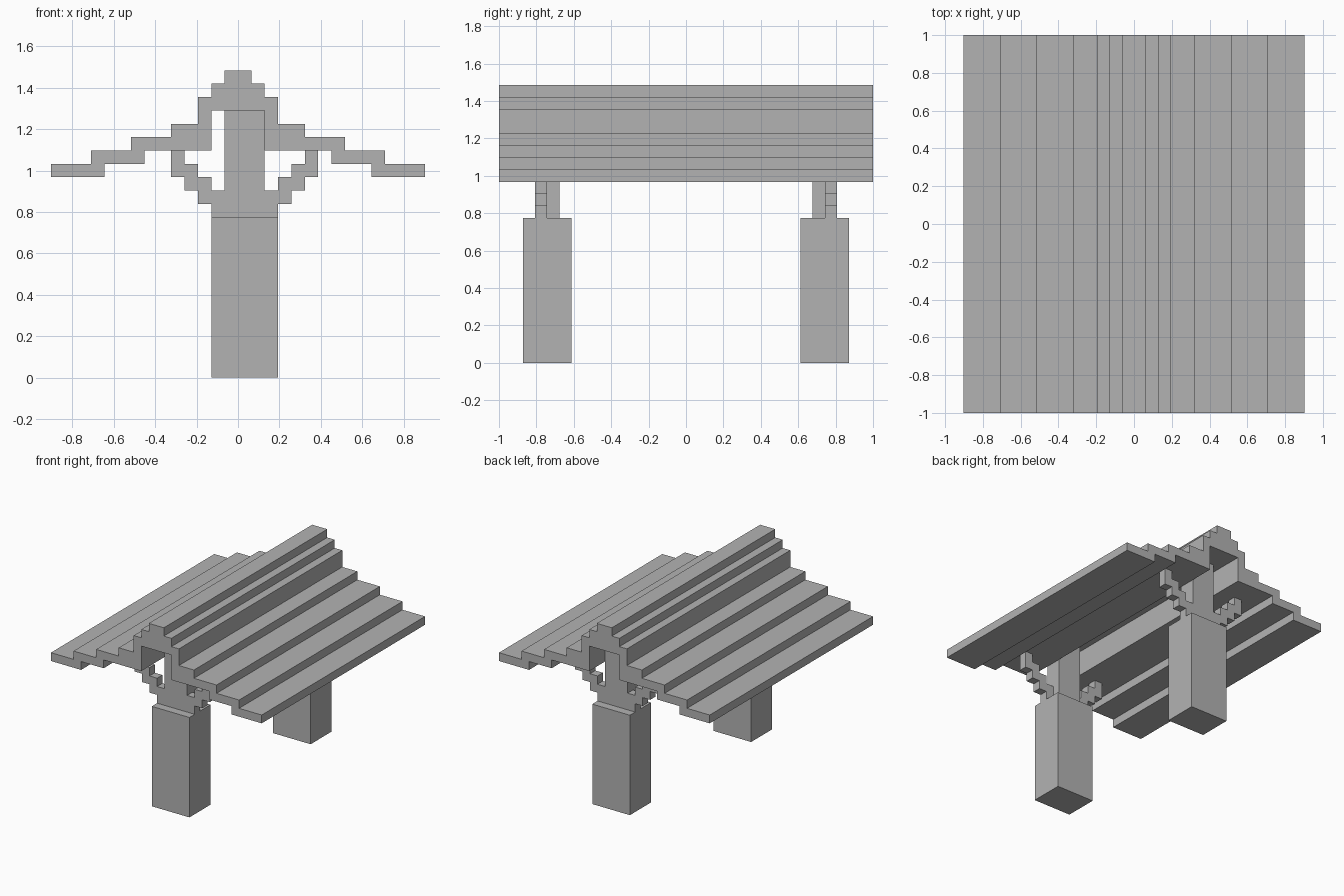
import bpy
import bmesh

cube = bpy.data.objects.get("Cube")
if cube:
    bpy.data.objects.remove(cube, do_unlink=True)

U = 2 / 31  # one block of the stepped design

grey = bpy.data.materials.new("plain grey")
grey.use_nodes = True
COLOUR = (0.45, 0.45, 0.45, 1)
grey.diffuse_color = COLOUR
grey.node_tree.nodes["Principled BSDF"].inputs["Base Color"].default_value = COLOUR


def extrude_profile(name, outline, y0, y1):
    """Extrude an (x, z) outline, in blocks, from y0 to y1."""
    bm = bmesh.new()
    face = bm.faces.new([bm.verts.new((x * U, y0 * U, z * U)) for x, z in outline])
    moved = bmesh.ops.extrude_face_region(bm, geom=[face])["geom"]
    verts = [v for v in moved if isinstance(v, bmesh.types.BMVert)]
    bmesh.ops.translate(bm, verts=verts, vec=(0, (y1 - y0) * U, 0))
    bmesh.ops.recalc_face_normals(bm, faces=bm.faces)
    mesh = bpy.data.meshes.new(name)
    bm.to_mesh(mesh)
    bm.free()
    mesh.materials.append(grey)
    obj = bpy.data.objects.new(name, mesh)
    bpy.context.collection.objects.link(obj)
    return obj


def mirror_x(points, centre=0):
    return [(2 * centre - x, z) for x, z in reversed(points)]


# Roof: a stepped strip with a hollow ridge
top = [(-14, 15), (-14, 16), (-11, 16), (-11, 17), (-8, 17), (-8, 18),
       (-5, 18), (-5, 19), (-3, 19), (-3, 21), (-2, 21), (-2, 22),
       (-1, 22), (-1, 23)]
under = [(2, 20), (2, 17), (7, 17), (7, 16), (10, 16), (10, 15)]
extrude_profile("roof", top + mirror_x(top) + under[::-1] + mirror_x(under)[::-1],
                -15.5, 15.5)

# Supports: thick post, narrow neck, and a stepped bracket on the outer side
post = [(-2, 0), (3, 0), (3, 12), (-2, 12)]
neck = [(-1, 12), (2, 12), (2, 20), (-1, 20)]
arm = [(-1, 14), (-2, 14), (-2, 15), (-3, 15), (-3, 16), (-4, 16), (-4, 17),
       (-5, 17), (-5, 15), (-4, 15), (-4, 14), (-3, 14), (-3, 13), (-2, 13),
       (-2, 12), (-1, 12)]
for side, s in (("front", -1), ("back", 1)):
    extrude_profile(side + "_post", post, 9.5 * s, 13.5 * s)
    extrude_profile(side + "_neck", neck, 10.5 * s, 12.5 * s)
    extrude_profile(side + "_right_bracket", arm, 11.5 * s, 12.5 * s)
    extrude_profile(side + "_left_bracket", mirror_x(arm, 0.5), 11.5 * s, 12.5 * s)
